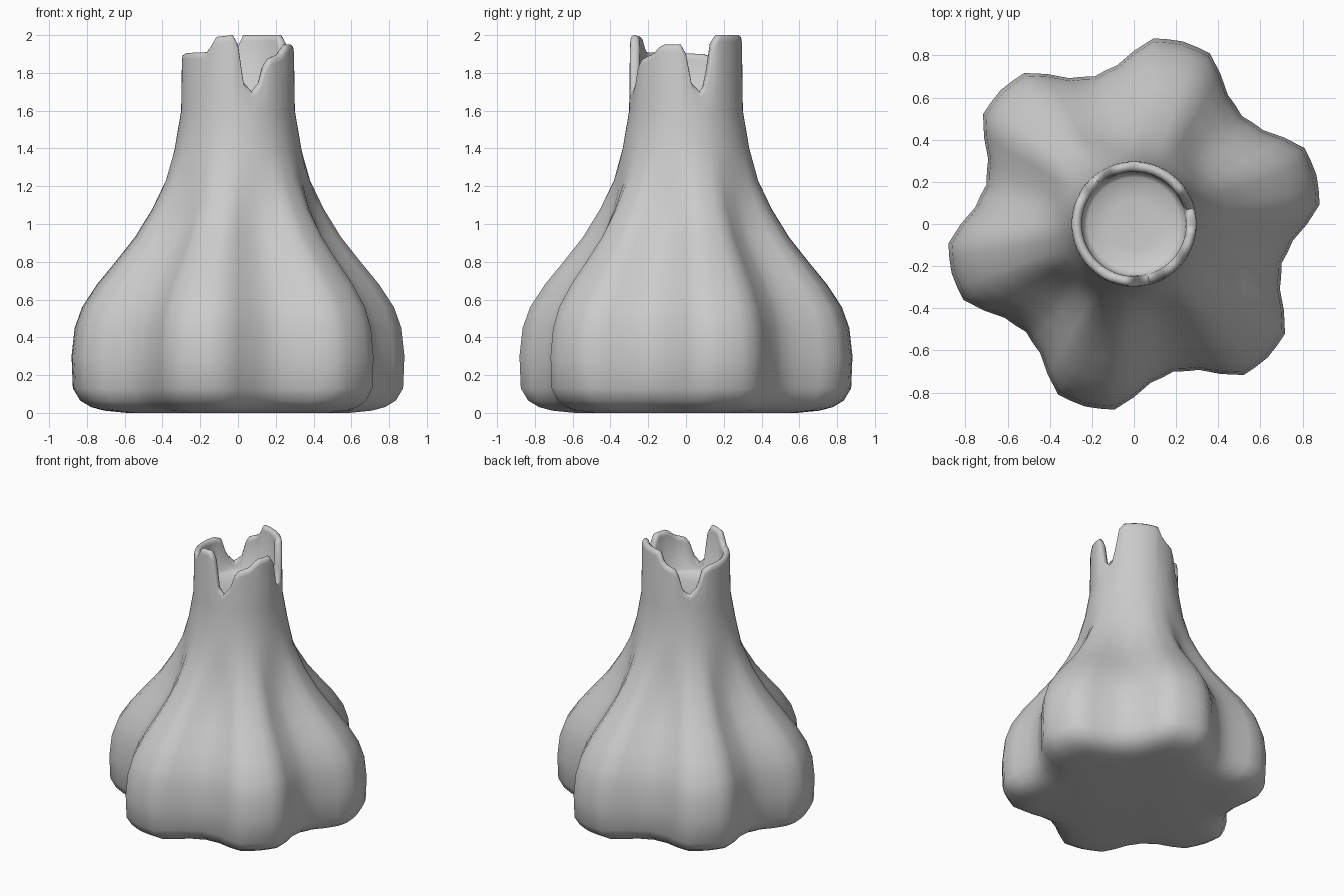
import bpy, bmesh
from math import cos, sin, radians

cube = bpy.data.objects.get("Cube")
if cube:
    bpy.data.objects.remove(cube, do_unlink=True)


def lerp_table(table, x):
    for (a, va), (b, vb) in zip(table, table[1:]):
        if x <= b:
            return va + (vb - va) * (x - a) / (b - a)
    return table[-1][1]


# Ridge section over half a lobe: degrees from the crest, radius ratio
LOBE = [(0, 1), (9, 0.988), (21, 0.845), (30, 0.808)]
STEPS = [0, 4.5, 9, 15, 21, 25.5, 30]
CREST = 15

# Body profile: height, crest radius, strength of the ridges
BODY = [(0, 0.6, 1), (0.012, 0.72, 1), (0.03, 0.79, 1), (0.065, 0.85, 1),
        (0.13, 0.89, 1), (0.3, 0.897, 1), (0.45, 0.88, 1), (0.56, 0.84, 1),
        (0.68, 0.76, 1), (0.8, 0.66, 1), (0.93, 0.555, 0.95), (1.08, 0.46, 0.7),
        (1.23, 0.385, 0.25), (1.4, 0.335, 0), (1.6, 0.301, 0)]

# Broken rim: direction in degrees, rim height
RIM = [(0, 1.9), (5, 1.75), (15, 1.7), (22, 1.74), (28, 1.95), (34, 2), (84, 2),
       (92, 1.92), (112, 1.88), (120, 1.74), (130, 1.7), (142, 1.76), (150, 1.88),
       (160, 1.9), (236, 1.91), (245, 1.99), (264, 2), (270, 1.95), (274, 1.76),
       (285, 1.7), (294, 1.75), (302, 1.87), (322, 1.9), (333, 1.95), (354, 1.95),
       (360, 1.9)]

# Directions of the columns, six mirrored lobes
columns = []
for lobe in range(6):
    for d in [-s for s in STEPS[:0:-1]] + STEPS[:-1]:
        columns.append((CREST + 60 * lobe + d, lerp_table(LOBE, abs(d))))

bm = bmesh.new()


def ring(point):
    """Add one loop of vertices; point gives radius and height per column."""
    verts = []
    for angle, ratio in columns:
        r, z = point(angle % 360, ratio)
        a = radians(angle)
        verts.append(bm.verts.new((r * cos(a), r * sin(a), z)))
    return verts


# Ridged body
rings = [ring(lambda a, q, r=r, z=z, f=f: (r * (1 - f * (1 - q)), z))
         for z, r, f in BODY]

# Rim: outside, rounded lip, inside
for radius, drop in [(0.297, 0.035), (0.293, 0.012), (0.28, 0), (0.265, 0),
                     (0.252, 0.012), (0.248, 0.03)]:
    rings.append(ring(lambda a, q, r=radius, d=drop: (r, lerp_table(RIM, a) - d)))

# Hollow floor
for radius, z in [(0.243, 1.655), (0.22, 1.635), (0.12, 1.625)]:
    rings.append(ring(lambda a, q, r=radius, h=z: (r, h)))

n = len(columns)
for low, high in zip(rings, rings[1:]):
    for i in range(n):
        j = (i + 1) % n
        bm.faces.new((low[i], low[j], high[j], high[i]))
bm.faces.new(rings[0][::-1])
bm.faces.new(rings[-1])
bmesh.ops.recalc_face_normals(bm, faces=bm.faces)

mesh = bpy.data.meshes.new("ridged_vase")
bm.to_mesh(mesh)
bm.free()
vase = bpy.data.objects.new("ridged_vase", mesh)
bpy.context.collection.objects.link(vase)

# Plain grey
grey = bpy.data.materials.new("plain_grey")
grey.use_nodes = True
grey.diffuse_color = (0.6, 0.6, 0.6, 1)
grey.node_tree.nodes["Principled BSDF"].inputs["Base Color"].default_value = (0.6, 0.6, 0.6, 1)
mesh.materials.append(grey)

bpy.ops.object.select_all(action="DESELECT")
vase.select_set(True)
bpy.context.view_layer.objects.active = vase
bpy.ops.object.shade_smooth_by_angle(angle=radians(60))
